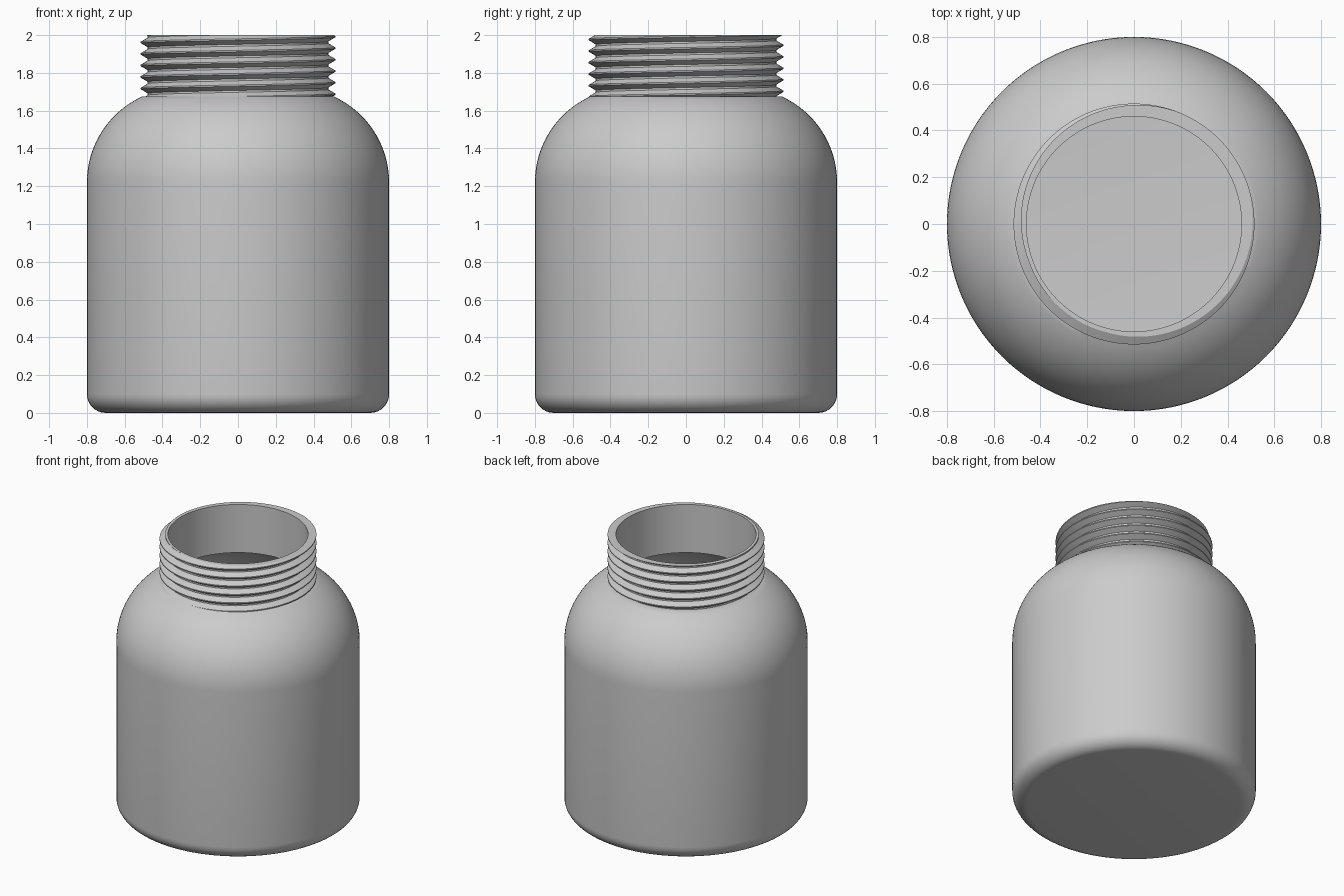
import bpy, bmesh, math

if "Cube" in bpy.data.objects:
    bpy.data.objects.remove(bpy.data.objects["Cube"])

SEG = 128                      # columns around the axis
PITCH, ROOT, CREST = 0.061, 0.478, 0.515
NECK_BOTTOM, TOP, BORE = 1.675, 2.0, 0.46
WALL = 0.04


def arc(cx, cz, r, a0, a1, n):
    """Points (radius, height) along a circular arc, angles in degrees."""
    pts = []
    for i in range(n + 1):
        a = math.radians(a0 + (a1 - a0) * i / n)
        pts.append((cx + r * math.cos(a), cz + r * math.sin(a)))
    return pts


def thread_radius(z, angle):
    """Trapezoid screw thread, one turn per pitch; crest at phase 0."""
    phase = ((z - 1.931) / PITCH - angle / (2 * math.pi)) % 1.0
    d = min(phase, 1 - phase)              # 0 at the crest, 0.5 at the root
    t = min(max((d - 0.06) / (0.42 - 0.06), 0), 1)
    return CREST + (ROOT - CREST) * t


def thread_rows(angle):
    """Thread outline at one angle, from the rim down to the shoulder."""
    pts = []
    for k in range(7, -8, -1):
        for off in (0.42, 0.06, -0.06, -0.42):
            z = 1.931 + PITCH * (k + off + angle / (2 * math.pi))
            z = min(max(z, NECK_BOTTOM), TOP)
            pts.append((thread_radius(z, angle), z))
    return pts


# Inner cavity: floor, rounded corner, wall, shoulder, bore
shoulder_in = math.degrees(math.acos((BORE - 0.3) / (0.5 - WALL)))
inside = ([(0, WALL)] + arc(0.7, 0.1, 0.1 - WALL, -90, 0, 8)
          + arc(0.3, 1.22, 0.5 - WALL, 0, shoulder_in, 20) + [(BORE, TOP)])

# Outer body: shoulder, wall, rounded corner, base
shoulder_out = math.degrees(math.asin((NECK_BOTTOM - 1.22) / 0.5))
outside = (arc(0.3, 1.22, 0.5, shoulder_out, 0, 20)
           + arc(0.7, 0.1, 0.1, 0, -90, 8) + [(0, 0)])

# Sweep the whole outline round the axis
bm = bmesh.new()
columns = []
for i in range(SEG + 1):
    a = 2 * math.pi * i / SEG
    outline = inside + thread_rows(a) + outside
    columns.append([bm.verts.new((r * math.cos(a), r * math.sin(a), z))
                    for r, z in outline])
for c0, c1 in zip(columns, columns[1:]):
    for j in range(len(c0) - 1):
        bm.faces.new((c0[j], c0[j + 1], c1[j + 1], c1[j]))
bmesh.ops.remove_doubles(bm, verts=bm.verts, dist=0.0002)
bmesh.ops.dissolve_degenerate(bm, edges=bm.edges, dist=0.0001)
bmesh.ops.recalc_face_normals(bm, faces=bm.faces)

mesh = bpy.data.meshes.new("threaded_jar")
bm.to_mesh(mesh)
bm.free()
jar = bpy.data.objects.new("threaded_jar", mesh)
bpy.context.collection.objects.link(jar)

# Plain grey material
grey = bpy.data.materials.new("light_grey")
grey.diffuse_color = (0.6, 0.6, 0.6, 1)
grey.use_nodes = True
grey.node_tree.nodes["Principled BSDF"].inputs["Base Color"].default_value = grey.diffuse_color
mesh.materials.append(grey)

bpy.context.view_layer.objects.active = jar
jar.select_set(True)
bpy.ops.object.shade_smooth_by_angle(angle=math.radians(30))
